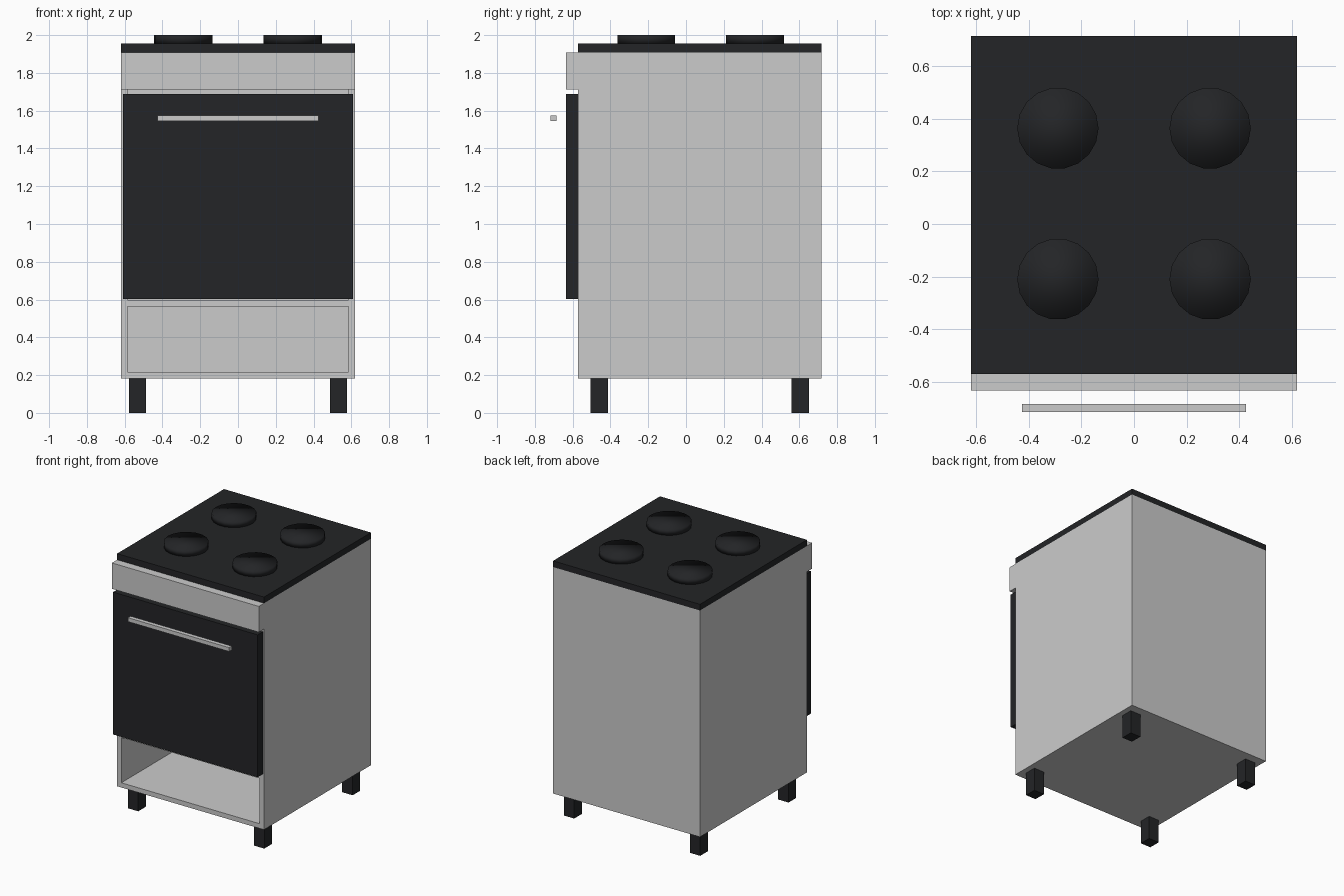
import bpy, bmesh
from math import pi
from mathutils import Matrix, Vector

if "Cube" in bpy.data.objects:
    bpy.data.objects.remove(bpy.data.objects["Cube"])

black = bpy.data.materials.new("black_enamel")
black.diffuse_color = (0.017, 0.018, 0.02, 1)
black.use_nodes = True
black.node_tree.nodes["Principled BSDF"].inputs["Base Color"].default_value = black.diffuse_color


def finish(name, bm, mat=None):
    me = bpy.data.meshes.new(name)
    bm.to_mesh(me)
    bm.free()
    ob = bpy.data.objects.new(name, me)
    bpy.context.collection.objects.link(ob)
    if mat:
        me.materials.append(mat)
    return ob


def box(name, lo, hi, mat=None):
    lo, hi = Vector(lo), Vector(hi)
    bm = bmesh.new()
    bmesh.ops.create_cube(bm, size=1, matrix=Matrix.Translation((lo + hi) / 2)
                          @ Matrix.Diagonal((hi - lo).to_4d()))
    return finish(name, bm, mat)


W, FRONT, BACK = 0.62, -0.572, 0.717
BOTTOM, TOP, T = 0.181, 1.909, 0.036
FACE = -0.635

# Hollow cabinet: open drawer bay below, oven cavity above
cabinet = box("cabinet", (-W, FRONT, BOTTOM), (W, BACK, TOP))
for name, z0, z1 in (("drawer_bay", BOTTOM + T, 0.562),
                     ("oven_cavity", 0.562 + T, TOP - T)):
    cutter = box(name + "_cutter", (-W + T, FRONT - 0.1, z0), (W - T, BACK - T, z1))
    cutter.hide_render = True
    cutter.hide_viewport = True
    mod = cabinet.modifiers.new(name, 'BOOLEAN')
    mod.operation = 'DIFFERENCE'
    mod.solver = 'EXACT'
    mod.object = cutter

# Front parts
box("control_panel", (-W, FACE, 1.712), (W, FRONT, TOP))
box("oven_door", (-0.61, FACE, 0.603), (0.61, FRONT, 1.689), black)
box("door_handle", (-0.427, -0.717, 1.544), (0.427, -0.685, 1.574))

# Hob and four hotplates
box("hob", (-W, FRONT, TOP), (W, BACK, 1.956), black)
for side, x in (("left", -0.29), ("right", 0.29)):
    for end, y in (("front", -0.21), ("back", 0.365)):
        bm = bmesh.new()
        bmesh.ops.create_cone(bm, cap_ends=True, segments=18, radius1=0.155,
                              radius2=0.155, depth=0.044,
                              matrix=Matrix.Translation((x, y, 1.978))
                              @ Matrix.Rotation(pi / 2, 4, 'Z'))
        for f in bm.faces:
            f.smooth = True
        finish(f"hotplate_{end}_{side}", bm, black)

# Legs
for side, x in (("left", -0.532), ("right", 0.532)):
    for end, y in (("front", -0.46), ("back", 0.605)):
        box(f"{end}_{side}_leg", (x - 0.044, y - 0.046, 0),
            (x + 0.044, y + 0.046, BOTTOM), black)
